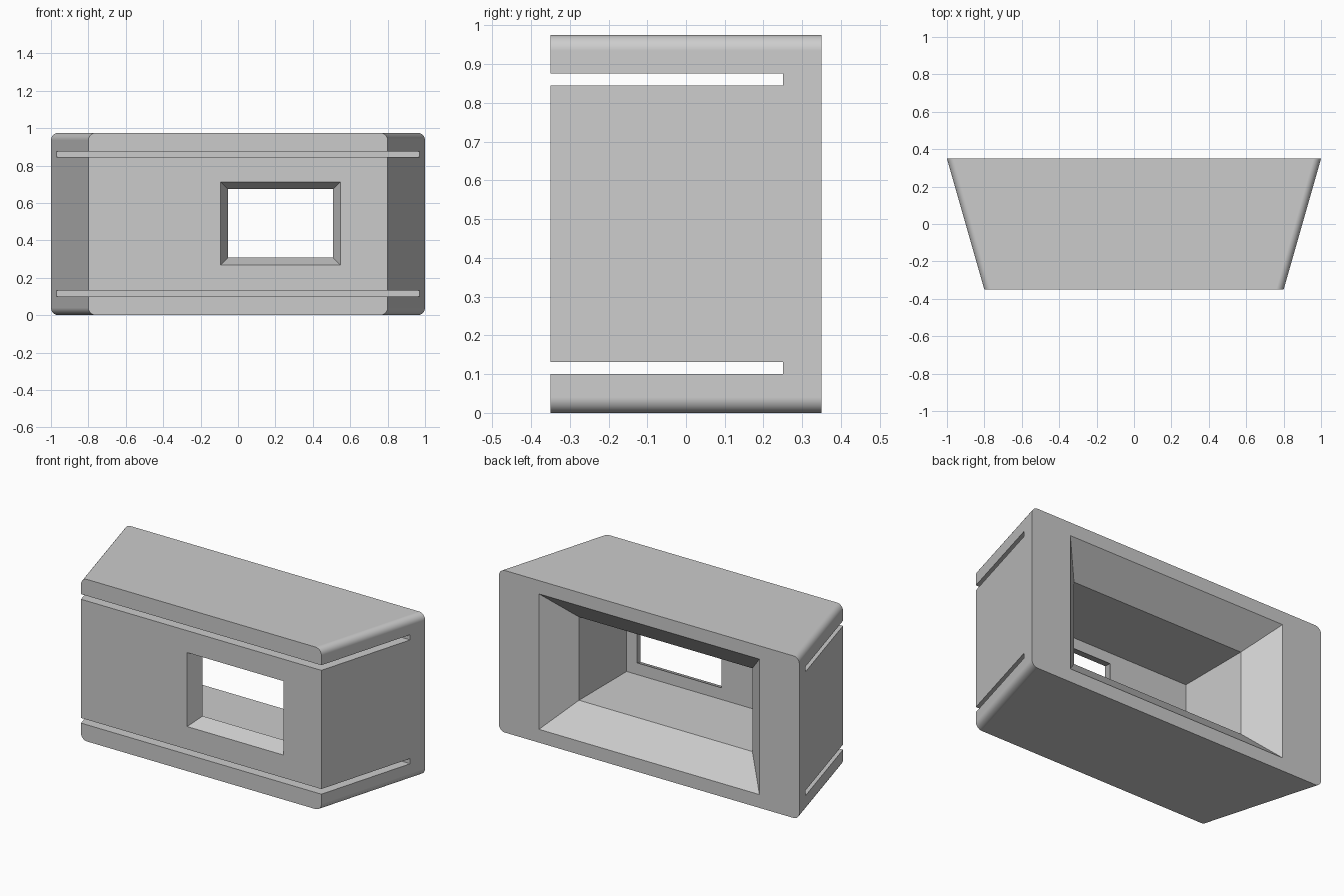
import bpy
import bmesh
from math import sin, cos, pi

cube = bpy.data.objects.get("Cube")
if cube:
    bpy.data.objects.remove(cube, do_unlink=True)

HEIGHT = 0.975
DEPTH = 0.35          # half depth
BACK_W, FRONT_W = 1.0, 0.8

grey = bpy.data.materials.new("plain_grey")
grey.use_nodes = True
colour = (0.6, 0.6, 0.6, 1)
grey.diffuse_color = colour
grey.node_tree.nodes["Principled BSDF"].inputs["Base Color"].default_value = colour


def ring(y, x0, x1, z0, z1, r=0, steps=10):
    """Rectangle in the xz plane, with rounded corners when r is set."""
    if not r:
        return [(x1, y, z1), (x0, y, z1), (x0, y, z0), (x1, y, z0)]
    corners = [(x1 - r, z1 - r), (x0 + r, z1 - r), (x0 + r, z0 + r), (x1 - r, z0 + r)]
    pts = []
    for q, (cx, cz) in enumerate(corners):
        for i in range(steps + 1):
            a = (q + i / steps) * pi / 2
            pts.append((cx + r * cos(a), y, cz + r * sin(a)))
    return pts


def loft(name, rings):
    """Closed solid through a series of matching rings."""
    bm = bmesh.new()
    loops = [[bm.verts.new(p) for p in pts] for pts in rings]
    for a, b in zip(loops, loops[1:]):
        for i in range(len(a)):
            j = (i + 1) % len(a)
            bm.faces.new((a[i], a[j], b[j], b[i]))
    bm.faces.new(loops[0])
    bm.faces.new(loops[-1])
    bmesh.ops.recalc_face_normals(bm, faces=bm.faces)
    mesh = bpy.data.meshes.new(name)
    bm.to_mesh(mesh)
    bm.free()
    mesh.materials.append(grey)
    obj = bpy.data.objects.new(name, mesh)
    bpy.context.collection.objects.link(obj)
    return obj


# Tapered housing with rounded long edges
housing = loft("housing", [
    ring(-DEPTH, -FRONT_W, FRONT_W, 0, HEIGHT, 0.04),
    ring(DEPTH, -BACK_W, BACK_W, 0, HEIGHT, 0.04),
])


def cavity_ring(y, grow):
    return ring(y, -0.577 - grow, 0.577 + grow, 0.237 - grow, 0.738 + grow)


def window_ring(y):
    # the opening narrows steadily through the front wall
    t = 0.44 * (y + DEPTH)
    return ring(y, -0.093 + t, 0.547 - t, 0.268 + t, 0.713 - t)


# Cutters: rear cavity with a sloped mouth, window, two edge slots
cutters = [
    loft("cavity_cutter", [cavity_ring(-0.26, 0), cavity_ring(0.193, 0),
                           cavity_ring(0.36, 0.167)]),
    loft("window_cutter", [window_ring(-0.37), window_ring(-0.24)]),
]
for name, z in (("lower", 0.1), ("upper", 0.845)):
    cutters.append(loft(name + "_slot_cutter", [
        ring(y, -1.2, 1.2, z, z + 0.031) for y in (-0.5, 0.25)]))

bpy.ops.object.select_all(action='DESELECT')
housing.select_set(True)
bpy.context.view_layer.objects.active = housing
for cutter in cutters:
    mod = housing.modifiers.new(cutter.name, 'BOOLEAN')
    mod.operation = 'DIFFERENCE'
    mod.solver = 'EXACT'
    mod.object = cutter
    bpy.ops.object.modifier_apply(modifier=mod.name)
    bpy.data.objects.remove(cutter, do_unlink=True)

# Smooth rounded edges, flat sides
bpy.ops.object.shade_smooth_by_angle(angle=pi / 9)
weighted = housing.modifiers.new("weighted_normals", 'WEIGHTED_NORMAL')
weighted.keep_sharp = True
